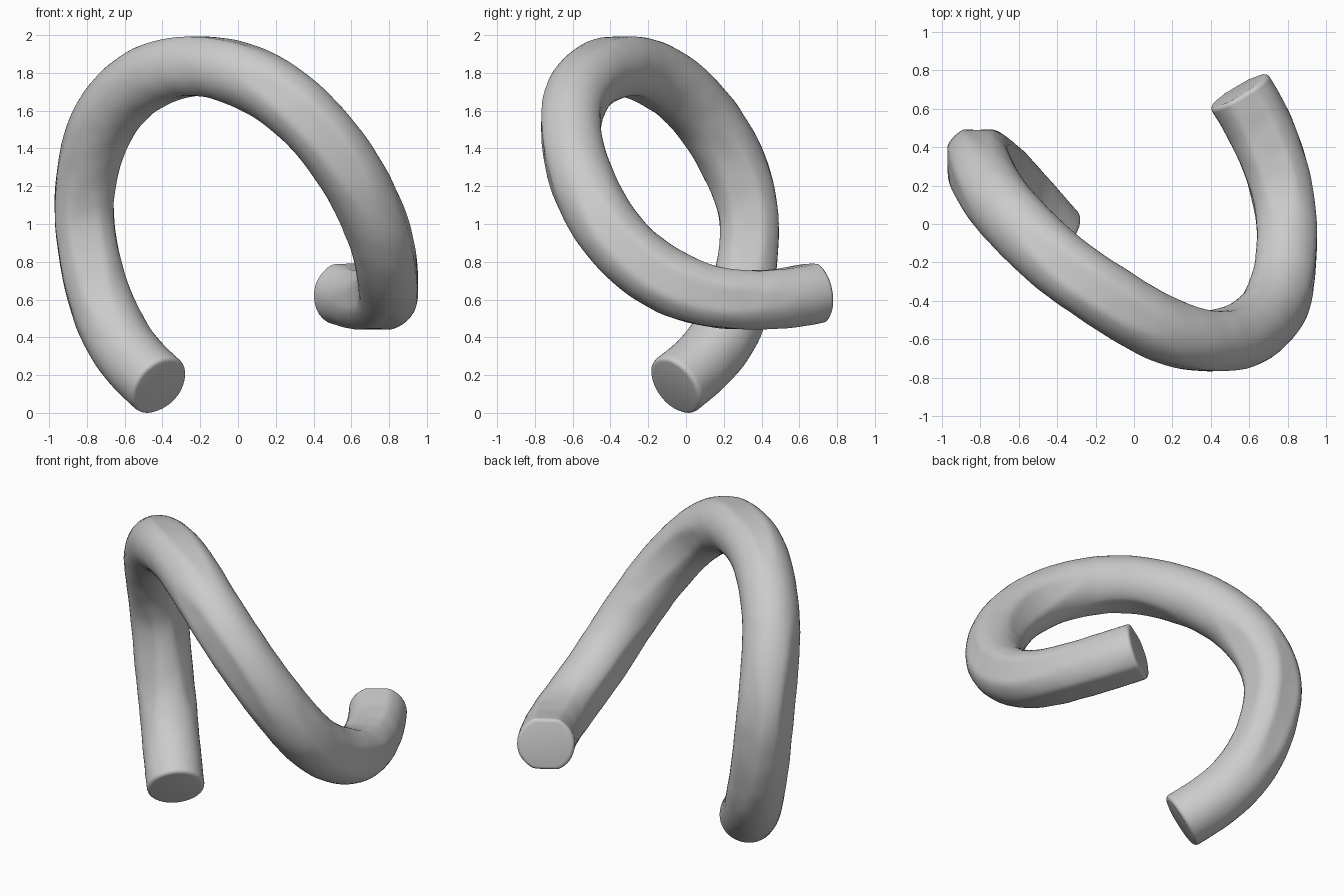
import bpy, bmesh, math
from mathutils import Vector, noise

cube = bpy.data.objects.get("Cube")
if cube:
    bpy.data.objects.remove(cube, do_unlink=True)

RADIUS = 0.174   # tube radius
FLAT = 0.156     # the tube is flattened where it faces along an axis
SIDES = 48
STEPS = 7        # rings per span of the path

# Centreline of the coil, from the low end up and over to the raised end
PATH = [Vector(p) for p in (
    (-0.415, -0.06, 0.14), (-0.56, 0.105, 0.28), (-0.67, 0.23, 0.45),
    (-0.76, 0.31, 0.69), (-0.815, 0.34, 1.0), (-0.805, 0.285, 1.25),
    (-0.73, 0.14, 1.52), (-0.58, -0.03, 1.71), (-0.40, -0.20, 1.81),
    (-0.20, -0.34, 1.84), (0.0, -0.47, 1.80), (0.20, -0.57, 1.70),
    (0.40, -0.615, 1.53), (0.60, -0.57, 1.27), (0.745, -0.42, 0.97),
    (0.79, -0.21, 0.765), (0.795, 0.02, 0.645), (0.76, 0.22, 0.602),
    (0.70, 0.40, 0.598), (0.63, 0.55, 0.61), (0.545, 0.695, 0.637),
)]


def catmull_rom(a, b, c, d, t):
    return 0.5 * (2 * b + (c - a) * t + (2 * a - 5 * b + 4 * c - d) * t * t
                  + (3 * b - a - 3 * c + d) * t ** 3)


def smooth_path(points):
    """Even, gently relaxed samples through the points."""
    ext = [2 * points[0] - points[1]] + points + [2 * points[-1] - points[-2]]
    out = [catmull_rom(*ext[i:i + 4], s / STEPS)
           for i in range(len(points) - 1) for s in range(STEPS)]
    out.append(points[-1].copy())
    for _ in range(12):
        out = [out[0]] + [(out[i - 1] + 2 * out[i] + out[i + 1]) / 4
                          for i in range(1, len(out) - 1)] + [out[-1]]
    return out


# Sweep a flattened round section along the centreline
centres = smooth_path(PATH)
bm = bmesh.new()
rings = []
side = Vector((1, 0, 0))
for i, centre in enumerate(centres):
    tangent = (centres[min(i + 1, len(centres) - 1)] - centres[max(i - 1, 0)]).normalized()
    side = (side - tangent * side.dot(tangent)).normalized()
    up = tangent.cross(side)
    ring = []
    for k in range(SIDES):
        a = math.tau * k / SIDES
        offset = (side * math.cos(a) + up * math.sin(a)) * RADIUS
        offset = Vector([max(-FLAT, min(FLAT, c)) for c in offset])
        ring.append(bm.verts.new(centre + offset))
    rings.append(ring)
for low, high in zip(rings, rings[1:]):
    for k in range(SIDES):
        n = (k + 1) % SIDES
        bm.faces.new((low[k], low[n], high[n], high[k]))
caps = [bm.faces.new(rings[0]), bm.faces.new(rings[-1])]
bmesh.ops.recalc_face_normals(bm, faces=bm.faces)

# Soften the cap rims and roughen the skin slightly
rims = [e for cap in caps for e in cap.edges]
bmesh.ops.bevel(bm, geom=rims, offset=0.022, segments=3, profile=0.5, affect="EDGES")
bm.normal_update()
for v in bm.verts:
    v.co += v.normal * 0.003 * noise.noise(v.co * 9)

mesh = bpy.data.meshes.new("coiled_tube")
bm.to_mesh(mesh)
bm.free()
coil = bpy.data.objects.new("coiled_tube", mesh)
bpy.context.collection.objects.link(coil)

# Single plain grey
grey = bpy.data.materials.new("plain_grey")
grey.use_nodes = True
colour = (0.6, 0.6, 0.6, 1)
grey.diffuse_color = colour
grey.node_tree.nodes["Principled BSDF"].inputs["Base Color"].default_value = colour
mesh.materials.append(grey)

bpy.ops.object.select_all(action="DESELECT")
coil.select_set(True)
bpy.context.view_layer.objects.active = coil
bpy.ops.object.shade_smooth_by_angle(angle=math.radians(40))
